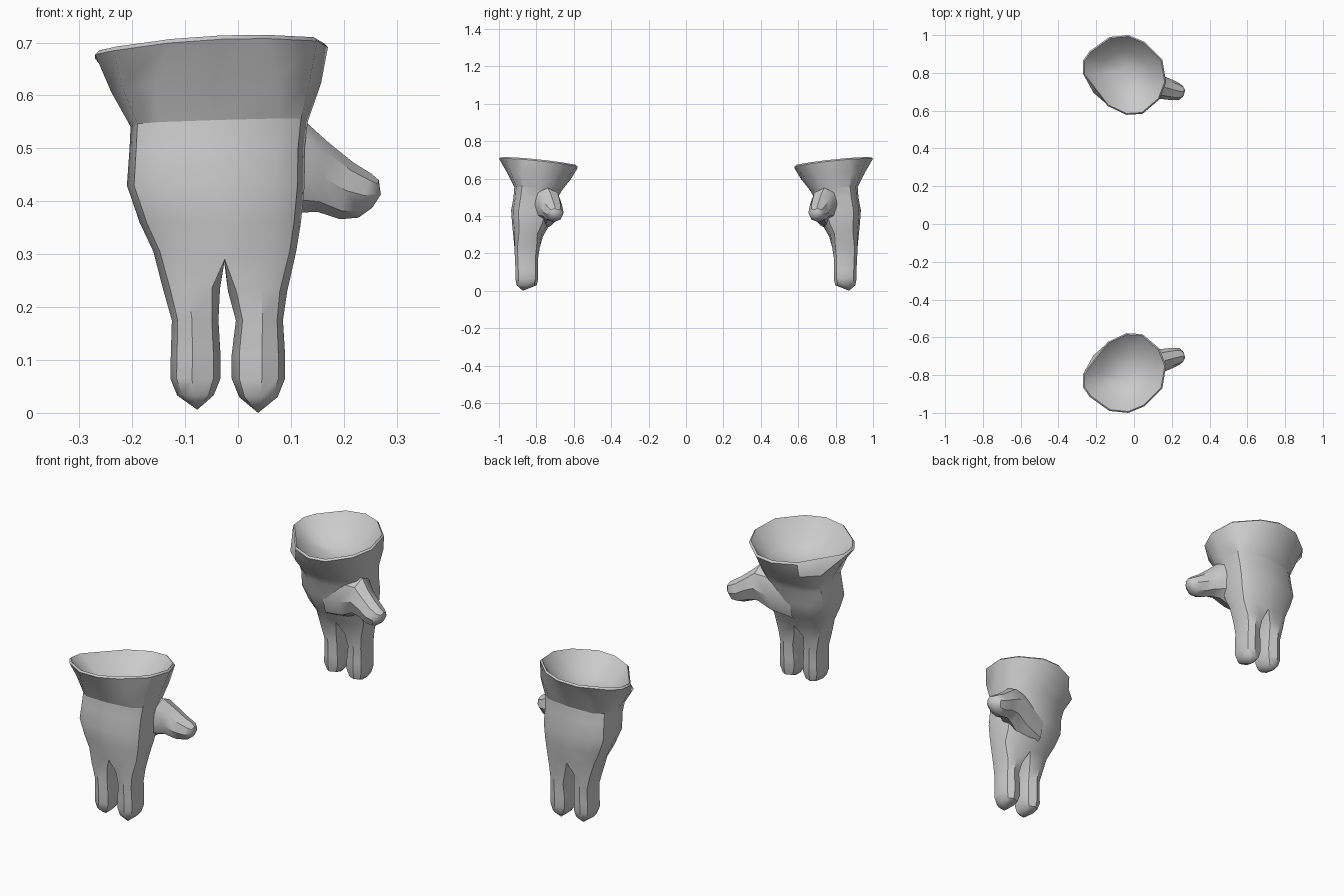
import bpy, bmesh, math
from mathutils import Vector

if "Cube" in bpy.data.objects:
    bpy.data.objects.remove(bpy.data.objects["Cube"])

N = 12
grey = bpy.data.materials.new("grey fabric")
grey.diffuse_color = (0.6, 0.6, 0.6, 1)
grey.use_nodes = True
grey.node_tree.nodes["Principled BSDF"].inputs["Base Color"].default_value = grey.diffuse_color

# Cuff opening seen from above, from the front middle round by -x
RIM = [(-.03, -1.0), (-.13, -.99), (-.235, -.915), (-.27, -.865), (-.27, -.795), (-.14, -.625),
       (-.04, -.578), (.045, -.583), (.135, -.66), (.17, -.75), (.15, -.87), (.055, -.965)]


def spow(v, p):
    return math.copysign(abs(v) ** (2 / p), v)


def rim(scale, z, tx, ty, cx=-.05, cy=-.79):
    """Rim outline scaled about its centre on a tilted plane."""
    pts = []
    for x, y in RIM:
        dx, dy = (x + .05) * scale, (y + .79) * scale
        pts.append(Vector((cx + dx, cy + dy, z + tx * dx + ty * dy)))
    return pts


def section(x0, x1, y0, y1, z, tx=0, ty=0, front=2, back=2):
    """Level ring that starts at the front middle and runs round by -x; tx, ty tilt it."""
    cx, cy = (x0 + x1) / 2, (y0 + y1) / 2
    pts = []
    for i in range(N):
        a = 2 * math.pi * i / N
        p = front if math.cos(a) > 0.01 else back
        dx = -spow(math.sin(a), p) * (x1 - x0) / 2
        dy = -spow(math.cos(a), p) * (y1 - y0) / 2
        pts.append(Vector((cx + dx, cy + dy, z + tx * dx + ty * dy)))
    return pts


def bridge(bm, a, b):
    n = len(a)
    for i in range(n):
        bm.faces.new((a[i], a[(i + 1) % n], b[(i + 1) % n], b[i]))


def loft(bm, rings, first=None):
    """Skins the rings in order and returns the last ring of vertices."""
    for pts in rings:
        ring = [bm.verts.new(p) for p in pts]
        if first:
            bridge(bm, first, ring)
        first = ring
    return first


def cap(bm, ring, tip):
    v = bm.verts.new(tip)
    for i in range(len(ring)):
        bm.faces.new((ring[i], ring[(i + 1) % len(ring)], v))


def finish(bm, name, seam=()):
    bmesh.ops.recalc_face_normals(bm, faces=bm.faces)
    me = bpy.data.meshes.new(name)
    bm.verts.index_update()
    sharp = {v.index for v in seam}
    bm.to_mesh(me)
    bm.free()
    me.materials.append(grey)
    ob = bpy.data.objects.new(name, me)
    bpy.context.collection.objects.link(ob)
    bpy.ops.object.select_all(action='DESELECT')
    ob.select_set(True)
    bpy.context.view_layer.objects.active = ob
    bpy.ops.object.shade_smooth_by_angle(angle=math.radians(38))
    for e in me.edges:
        if set(e.vertices) <= sharp:
            e.use_edge_sharp = True
    # second glove of the pair, reflected front to back
    mod = ob.modifiers.new("pair", 'MIRROR')
    mod.use_axis = (False, True, False)
    mod.use_mirror_merge = False


# Hand with flared cuff, shallow hollow inside, and two fingers
bm = bmesh.new()
inner = [bm.verts.new(p) for p in rim(.60, .605, .04, -.07, -.045, -.79)]
cap(bm, inner, (-.045, -.82, .57))
upper = loft(bm, [
    rim(.965, .690, .06, -.11),                                   # inner lip
    rim(1, .682, .06, -.11),                                      # outer lip
    section(-.240, .157, -.955, -.612, .615, .04, -.08, 2.6, 2.1)], inner)
seam = loft(bm, [section(-.203, .132, -.918, -.662, .546, .03, -.06, 3.6, 2.4)], upper)
palm = loft(bm, [
    section(-.205, .126, -.922, -.685, .50, 0, 0, 3.6, 2.4),
    section(-.210, .126, -.935, -.695, .43, 0, 0, 3.4, 2.4),
    section(-.186, .119, -.930, -.725, .36, 0, 0, 3.2, 2.5),
    section(-.160, .110, -.923, -.765, .305, 0, 0, 3, 3)], seam)  # knuckles

# Split the knuckle ring along a web so each half continues as a finger
web = bm.verts.new((-.026, -.85, .285))
h = N // 2
halves = {-1: palm[:h + 1] + [web], 1: palm[h:] + [palm[0], web]}
palm[0].co.z = palm[h].co.z = .29
# Finger levels: x range, y range, height
fingers = {
    -1: [(-.142, -.034, -.918, -.782, .235), (-.125, -.037, -.915, -.79, .175),
         (-.127, -.033, -.912, -.79, .11), (-.128, -.033, -.912, -.79, .065),
         (-.115, -.046, -.906, -.798, .033)],
    1: [(-.019, .093, -.918, -.782, .23), (-.004, .085, -.915, -.79, .175),
        (-.012, .089, -.912, -.79, .11), (-.012, .089, -.912, -.79, .065),
        (.002, .075, -.906, -.798, .03)],
}
tips = {-1: (-.077, -.872, .006), 1: (.038, -.872, 0)}
for side, levels in fingers.items():
    shape = []
    for x0, x1, y0, y1, z in levels:
        pts = []
        for i in range(8):
            # front inner edge, round the outside, back inner edge, web side
            a = math.radians((-42, 5, 45, 90, 135, 175, 222, 270)[i])
            c, s = spow(math.cos(a), 2.4), spow(math.sin(a), 2.4)
            if side > 0:
                c = -c
            pts.append(((x0 + x1) / 2 + side * s * (x1 - x0) / 2,
                        (y0 + y1) / 2 - c * (y1 - y0) / 2, z))
        shape.append(pts)
    cap(bm, loft(bm, shape, halves[side]), tips[side])
finish(bm, "glove_hand", [seam[i] for i in (9, 10, 11, 0, 1, 2, 3)])

# Thumb, swelling out of the palm and growing sideways: x, y range, z range, lean
bm = bmesh.new()
rings = []
for x, y0, y1, z0, z1, lean in [
        (-.050, -.84, -.700, .320, .520, 0), (.050, -.84, -.676, .340, .545, 0),
        (.118, -.815, -.664, .378, .550, .01), (.160, -.782, -.660, .380, .512, .01),
        (.205, -.763, -.655, .366, .474, .012), (.240, -.745, -.657, .369, .452, .012),
        (.260, -.730, -.675, .388, .440, .006)]:
    ring = []
    for i in range(8):
        a = 2 * math.pi * i / 8
        c, s = math.cos(a), math.sin(a)
        ring.append((x + lean * s, (y0 + y1) / 2 + c * (y1 - y0) / 2,
                     (z0 + z1) / 2 + s * (z1 - z0) / 2))
    rings.append(ring)
end = loft(bm, rings)
cap(bm, end, (.270, -.708, .413))
finish(bm, "thumb")
